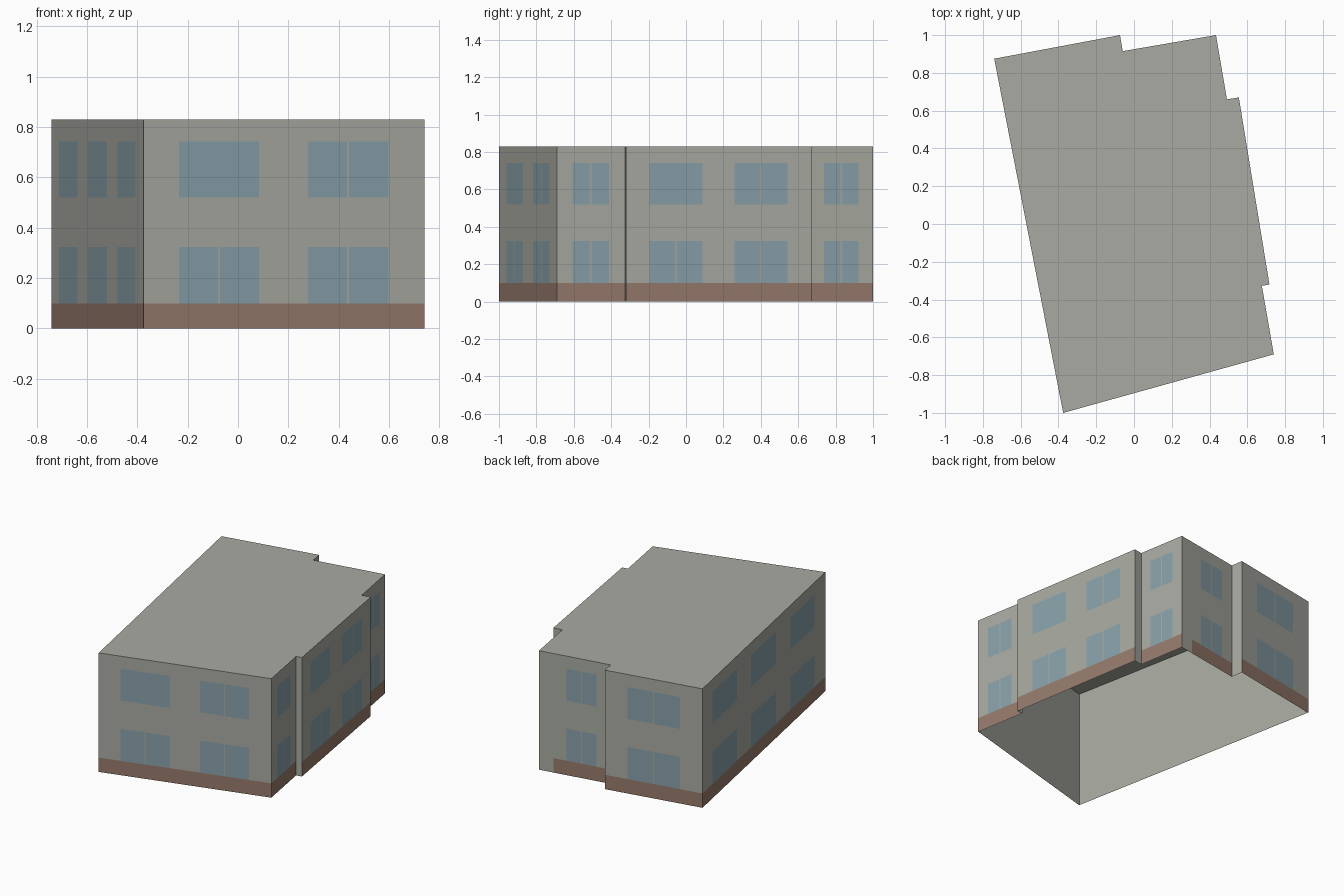
import bpy
import bmesh
from mathutils import Vector

cube = bpy.data.objects.get("Cube")
if cube:
    bpy.data.objects.remove(cube, do_unlink=True)


def make_material(name, rgb):
    linear = [(c / 255 / 12.92) if c < 11 else ((c / 255 + 0.055) / 1.055) ** 2.4 for c in rgb]
    mat = bpy.data.materials.new(name)
    mat.use_nodes = True
    mat.diffuse_color = (*linear, 1)
    mat.node_tree.nodes["Principled BSDF"].inputs["Base Color"].default_value = (*linear, 1)
    return mat


RENDER, BRICK, GLASS = 0, 1, 2
MATERIALS = [
    make_material("pale grey render", (168, 170, 161)),
    make_material("brown plinth", (150, 122, 108)),
    make_material("blue grey glass", (136, 160, 169)),
]

HEIGHT = 0.83
LEVELS = [0, 0.10, 0.324, 0.52, 0.742, HEIGHT]  # plinth, window sills and heads
MULLION = 0.008
LINING = 0.004

# Footprint corners, anticlockwise from the front
CORNERS = [Vector(p) for p in (
    (-0.375, -1.0), (0.74, -0.69), (0.677, -0.327), (0.717, -0.32), (0.555, 0.67),
    (0.492, 0.66), (0.434, 1.0), (-0.06, 0.915), (-0.074, 1.0), (-0.74, 0.875))]
COUNT = len(CORNERS)

# Windows: start and end along the wall, mullion on lower floor, mullion on upper floor
LONG = [(0.126, 0.412, True, False), (0.586, 0.872, True, True)]
SHORT = [(0.23, 0.77, True, True)]
SIDE = [(0.08, 0.28, False, False), (0.395, 0.6, False, False), (0.715, 0.91, False, False)]

# Wall: name, windows, where the plinth starts (1 = no plinth)
WALLS = [
    ("front_wall", LONG, 0),
    ("left_front_wall", SHORT, 0),
    ("left_front_return", [], 1),
    ("left_middle_wall", LONG, 0),
    ("left_back_return", [], 1),
    ("left_back_wall", SHORT, 0),
    ("back_recessed_wall", [(0.38, 0.8, True, True)], 0.2),
    ("back_return", [], 1),
    ("back_wall", SHORT, 0),
    ("right_wall", SIDE, 0),
]


def finish(name, bm):
    mesh = bpy.data.meshes.new(name)
    bm.to_mesh(mesh)
    bm.free()
    for mat in MATERIALS:
        mesh.materials.append(mat)
    obj = bpy.data.objects.new(name, mesh)
    bpy.context.collection.objects.link(obj)
    return obj


def cell_material(u, row, windows, plinth, half):
    if row == 0:
        return BRICK if u > plinth else RENDER
    if row in (1, 3):
        for start, end, low, high in windows:
            if start < u < end:
                split = low if row == 1 else high
                on_mullion = abs(u - (start + end) / 2) < half
                return RENDER if split and on_mullion else GLASS
    return RENDER


def build_wall(name, a, b, windows, plinth):
    half = MULLION / 2 / (b - a).length
    stops = {0, 1, plinth}
    for start, end, low, high in windows:
        stops |= {start, end}
        if low or high:
            mid = (start + end) / 2
            stops |= {mid - half, mid + half}
    stops = sorted(stops)
    bm = bmesh.new()
    grid = [[bm.verts.new((*a.lerp(b, u), z)) for z in LEVELS] for u in stops]
    for i in range(len(stops) - 1):
        u = (stops[i] + stops[i + 1]) / 2
        for row in range(len(LEVELS) - 1):
            face = bm.faces.new((grid[i][row], grid[i + 1][row],
                                 grid[i + 1][row + 1], grid[i][row + 1]))
            face.material_index = cell_material(u, row, windows, plinth, half)
    finish(name, bm)


def inward(a, b):
    d = (b - a).normalized()
    return Vector((-d.y, d.x))


# Outer walls with inset windows and plinth
for i, (name, windows, plinth) in enumerate(WALLS):
    build_wall(name, CORNERS[i], CORNERS[(i + 1) % COUNT], windows, plinth)

# Flat roof
bm = bmesh.new()
bm.faces.new([bm.verts.new((*p, HEIGHT)) for p in CORNERS])
finish("roof", bm)

# Plain inner lining with ceiling, open at the bottom
bm = bmesh.new()
inner = []
for i, p in enumerate(CORNERS):
    n1 = inward(CORNERS[i - 1], p)
    n2 = inward(p, CORNERS[(i + 1) % COUNT])
    inner.append(p + (n1 + n2) * LINING / (1 + n1.dot(n2)))
low = [bm.verts.new((*p, 0)) for p in inner]
top = [bm.verts.new((*p, HEIGHT - LINING)) for p in inner]
for i in range(COUNT):
    j = (i + 1) % COUNT
    bm.faces.new((low[j], low[i], top[i], top[j]))
bm.faces.new(top[::-1])
finish("inner_lining", bm)
